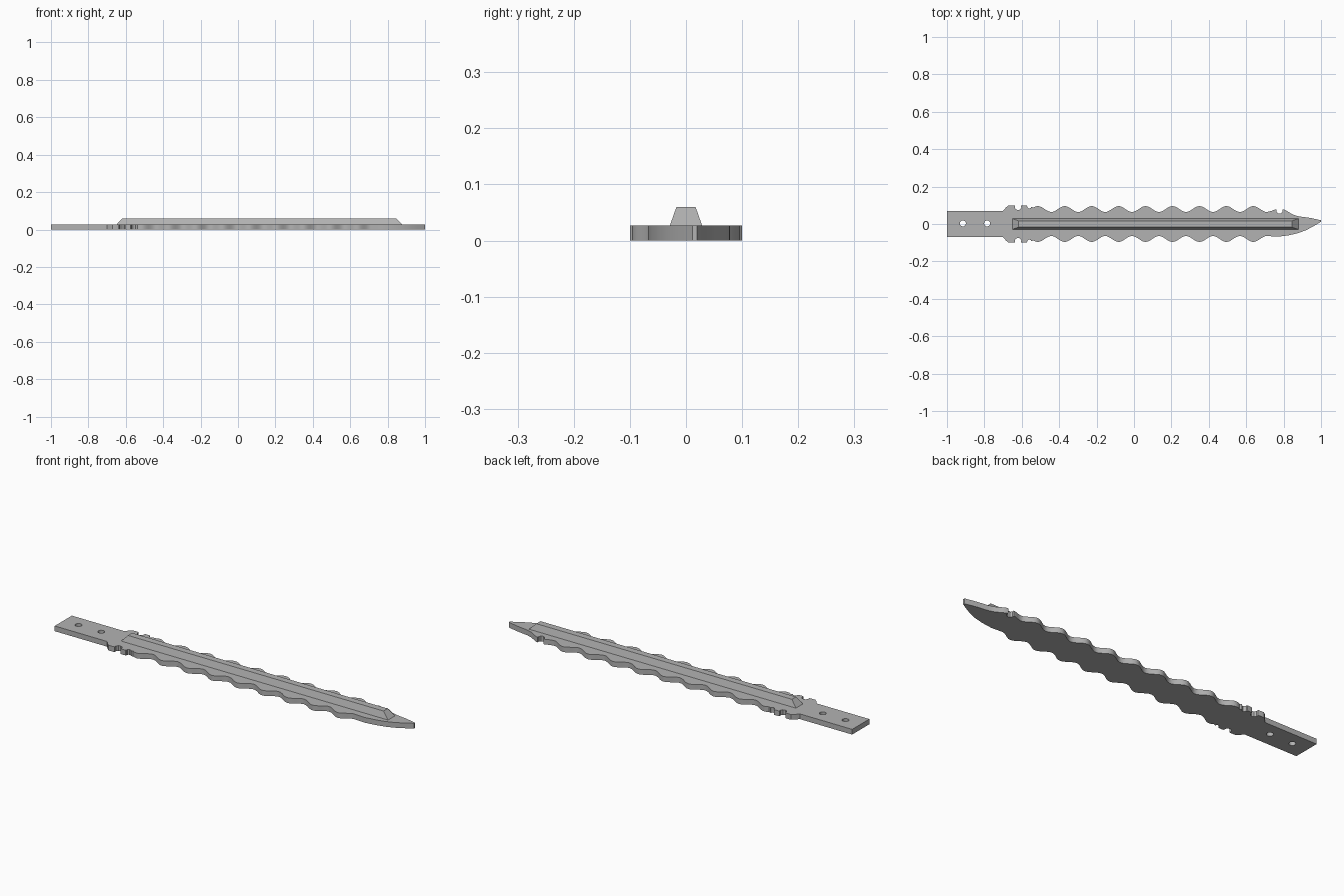
import bpy, bmesh, math

cube = bpy.data.objects.get("Cube")
if cube:
    bpy.data.objects.remove(cube, do_unlink=True)

steel = bpy.data.materials.new("grey steel")
steel.use_nodes = True
GREY = (0.45, 0.45, 0.45, 1)
steel.diffuse_color = GREY
steel.node_tree.nodes["Principled BSDF"].inputs["Base Color"].default_value = GREY

THICK = 0.027


def finish(bm, name):
    bmesh.ops.recalc_face_normals(bm, faces=bm.faces)
    mesh = bpy.data.meshes.new(name)
    bm.to_mesh(mesh)
    bm.free()
    obj = bpy.data.objects.new(name, mesh)
    bpy.context.collection.objects.link(obj)
    mesh.materials.append(steel)
    return obj


def add_loop(bm, points):
    verts = [bm.verts.new((x, y, 0)) for x, y in points]
    for a, b in zip(verts, verts[1:] + verts[:1]):
        bm.edges.new((a, b))


# Half outline shared by both edges: tang, notched shoulder, wavy edge
def arc(cx, cy, r, start, end, n=6):
    return [(cx + r * math.cos(math.radians(start + (end - start) * i / n)),
             cy + r * math.sin(math.radians(start + (end - start) * i / n)))
            for i in range(n + 1)]


side = [(-1, 0.07), (-0.70, 0.07), (-0.685, 0.088), (-0.67, 0.1), (-0.642, 0.1)]
side += arc(-0.62, 0.092, 0.018, 160, 380)
side += [(-0.597, 0.1), (-0.575, 0.1)]
side += arc(-0.56, 0.094, 0.011, 170, 350)
PEAK, PERIOD, STEPS = -0.514, 0.144, 12
for i in range(-2, int(8.5 * STEPS) + 1):
    wave = math.cos(2 * math.pi * i / STEPS)
    side.append((PEAK + PERIOD * i / STEPS, 0.08 + 0.016 * wave))

# Hooked back of the point and the curved belly of the point
back = [(0.735, 0.07), (0.755, 0.078)] + arc(0.778, 0.072, 0.017, 160, 380)
back += [(0.802, 0.077), (0.82, 0.068), (0.85, 0.05), (0.88, 0.041),
         (0.94, 0.033), (1, 0.02)]
belly = [(1, 0.012), (0.96, -0.012), (0.92, -0.033), (0.88, -0.048),
         (0.83, -0.06), (0.77, -0.068)]

bm = bmesh.new()
add_loop(bm, side + back + belly + [(x, -y) for x, y in reversed(side)])

# Rivet holes in the tang
for cx in (-0.915, -0.785):
    add_loop(bm, arc(cx, 0.003, 0.016, 0, 345, 23))

bmesh.ops.triangle_fill(bm, edges=bm.edges[:], use_beauty=True, normal=(0, 0, 1))
result = bmesh.ops.extrude_face_region(bm, geom=bm.faces[:], use_keep_orig=True)
top = [v for v in result["geom"] if isinstance(v, bmesh.types.BMVert)]
bmesh.ops.translate(bm, verts=top, vec=(0, 0, THICK))
blade = finish(bm, "wavy_blade")

# Raised central rib with sloping sides and ends
bm = bmesh.new()
bmesh.ops.create_cube(bm, size=1)
for v in bm.verts:
    high = v.co.z > 0
    ends = (-0.618, 0.845) if high else (-0.65, 0.88)
    v.co.x = ends[v.co.x > 0]
    v.co.y = math.copysign(0.017 if high else 0.029, v.co.y)
    v.co.z = 0.06 if high else THICK - 0.001
finish(bm, "central_rib")

# Smooth wave walls, crisp rims
bpy.ops.object.select_all(action="DESELECT")
blade.select_set(True)
bpy.context.view_layer.objects.active = blade
bpy.ops.object.shade_smooth_by_angle(angle=math.radians(30))
